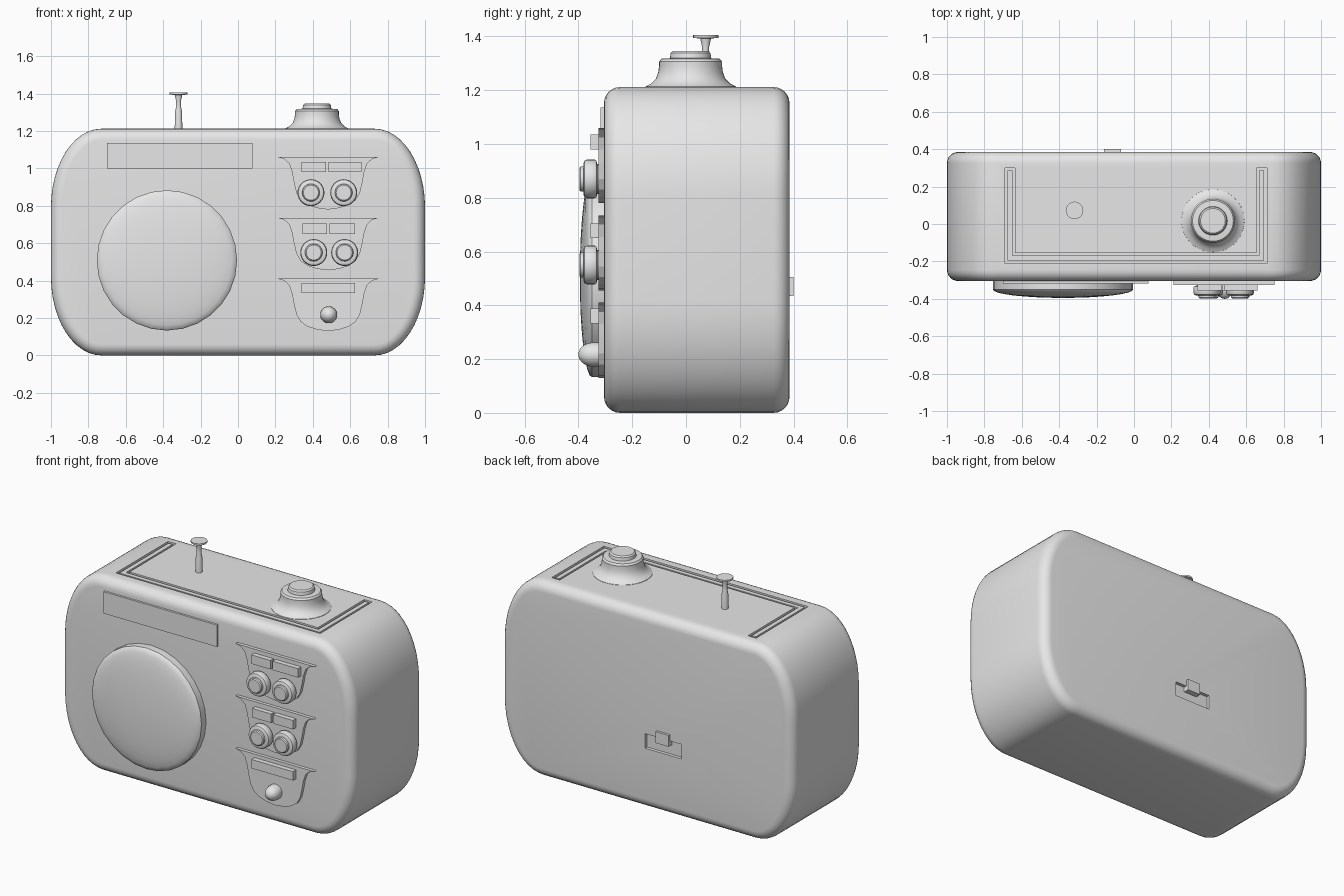
import bpy, bmesh
from math import cos, sin, pi, radians
from mathutils import Matrix, Vector

cube = bpy.data.objects.get("Cube")
if cube:
    bpy.data.objects.remove(cube)

grey = bpy.data.materials.new("light_grey")
grey.use_nodes = True
COLOUR = (0.8, 0.8, 0.8, 1)
grey.diffuse_color = COLOUR
grey.node_tree.nodes["Principled BSDF"].inputs["Base Color"].default_value = COLOUR

UP = Matrix()
FRONT = Matrix.Rotation(radians(90), 4, 'X')  # local (x, z, h) stands upright, h points forward


def finish(name, bm, frame):
    bmesh.ops.transform(bm, matrix=frame, verts=bm.verts)
    bmesh.ops.recalc_face_normals(bm, faces=bm.faces)
    mesh = bpy.data.meshes.new(name)
    bm.to_mesh(mesh)
    bm.free()
    mesh.materials.append(grey)
    obj = bpy.data.objects.new(name, mesh)
    bpy.context.collection.objects.link(obj)
    return obj


def select(obj):
    bpy.ops.object.select_all(action='DESELECT')
    obj.select_set(True)
    bpy.context.view_layer.objects.active = obj


def smooth(obj, angle=35):
    select(obj)
    bpy.ops.object.shade_smooth_by_angle(angle=radians(angle))


def prism(name, outline, low, high, frame=FRONT):
    bm = bmesh.new()
    face = bm.faces.new([bm.verts.new((x, y, low)) for x, y in outline])
    top = bmesh.ops.extrude_face_region(bm, geom=[face])["geom"]
    verts = [v for v in top if isinstance(v, bmesh.types.BMVert)]
    bmesh.ops.translate(bm, verts=verts, vec=(0, 0, high - low))
    return finish(name, bm, frame)


def plate(name, x0, x1, z0, z1, low, high):
    return prism(name, [(x0, z0), (x1, z0), (x1, z1), (x0, z1)], low, high)


def lathe(name, profile, centre, frame=FRONT, sides=32):
    # Revolve (radius, height) pairs around the local upright axis
    bm = bmesh.new()
    rings = [[bm.verts.new((centre[0] + r * cos(2 * pi * i / sides),
                            centre[1] + r * sin(2 * pi * i / sides), h))
              for i in range(sides)] for r, h in profile]
    for a, b in zip(rings, rings[1:]):
        for i in range(sides):
            j = (i + 1) % sides
            bm.faces.new((a[i], a[j], b[j], b[i]))
    bm.faces.new(rings[0])
    bm.faces.new(rings[-1])
    obj = finish(name, bm, frame)
    smooth(obj)
    return obj


def u_shape(x0, x1, y0, y1, w):
    return [(x0, y1), (x0, y0), (x1, y0), (x1, y1),
            (x1 - w, y1), (x1 - w, y0 + w), (x0 + w, y0 + w), (x0 + w, y1)]


# Body: elliptical corners, rounded front and back rims
RX, RZ, TOP, STEPS = 0.27, 0.42, 1.212, 12
outline = []
for quarter, (sx, sz) in enumerate([(1, 1), (-1, 1), (-1, -1), (1, -1)]):
    for i in range(STEPS + 1):
        a = pi / 2 * (quarter + i / STEPS)
        outline.append((sx * (1 - RX) + RX * cos(a),
                        TOP / 2 + sz * (TOP / 2 - RZ) + RZ * sin(a)))
body = prism("body", outline, -0.385, 0.305)
bevel = body.modifiers.new("rim", 'BEVEL')
bevel.width, bevel.segments = 0.06, 6
bevel.limit_method, bevel.angle_limit = 'ANGLE', radians(60)

# Recesses for the carrying handle and the rear socket
cutters = [
    prism("handle_recess_cutter", u_shape(-0.69, 0.71, -0.21, 0.3, 0.055), 1.18, 1.3, UP),
    plate("socket_recess_cutter", -0.24, 0.01, 0.375, 0.465, -0.5, -0.365),
]
for cutter in cutters:
    cutter.hide_render = True
    cut = body.modifiers.new("recess", 'BOOLEAN')
    cut.object, cut.operation, cut.solver = cutter, 'DIFFERENCE', 'EXACT'
select(body)
for modifier in list(body.modifiers):
    bpy.ops.object.modifier_apply(modifier=modifier.name)
for cutter in cutters:
    bpy.data.objects.remove(cutter)
smooth(body, 30)

# Folded handle and rear latch
prism("handle", u_shape(-0.676, 0.696, -0.196, 0.286, 0.027), 1.17, 1.21, UP)
plate("rear_latch", -0.16, -0.07, 0.435, 0.505, -0.4, -0.36)

# Speaker with a shallow dome
dome = [(0.375 * cos(a), 0.35 + 0.045 * sin(a))
        for a in [pi / 2 * i / 8 for i in range(8)]]
lathe("speaker", [(0.375, 0.29)] + dome + [(0.01, 0.395)], (-0.38, 0.508), sides=28)

# Display window
plate("display", -0.7, 0.078, 1.0, 1.135, 0.29, 0.318)

# Three control panels with a flared top and a rounded base
half = [(0.27, 0), (0.235, -0.01), (0.208, -0.035), (0.193, -0.08), (0.184, -0.13),
        (0.17, -0.19), (0.147, -0.23), (0.11, -0.256), (0.06, -0.272), (0, -0.28)]
shield = half + [(-x, z) for x, z in half[-2::-1]]
for i, top in enumerate((1.06, 0.735, 0.41)):
    prism(f"control_panel_{i + 1}", [(0.482 + x, top + z) for x, z in shield], 0.29, 0.325)

# Push buttons
for i, (x0, x1, z) in enumerate([(0.34, 0.47, 0.98), (0.485, 0.66, 0.98),
                                 (0.345, 0.475, 0.65), (0.49, 0.625, 0.65),
                                 (0.34, 0.625, 0.333)]):
    plate(f"push_button_{i + 1}", x0, x1, z, z + 0.055, 0.31, 0.355)

# Rotary knobs
knob = [(0.055, 0.315), (0.055, 0.33), (0.068, 0.333), (0.072, 0.34), (0.072, 0.368),
        (0.068, 0.377), (0.06, 0.381), (0.047, 0.381), (0.046, 0.392), (0.04, 0.397)]
for i, centre in enumerate([(0.39, 0.87), (0.565, 0.87), (0.405, 0.55), (0.57, 0.55)]):
    lathe(f"knob_{i + 1}", knob, centre)

# Rounded switch tip
tip = [(0.045 * cos(a), 0.345 + 0.055 * sin(a)) for a in [pi / 2 * i / 8 for i in range(8)]]
lathe("switch_tip", [(0.045, 0.315)] + tip + [(0.002, 0.4)], (0.485, 0.217), sides=24)

# Flared dial on the top
lathe("top_dial", [(0.17, 1.2), (0.168, 1.214), (0.148, 1.224), (0.129, 1.243), (0.12, 1.268),
                   (0.117, 1.29), (0.117, 1.306), (0.109, 1.317), (0.077, 1.319),
                   (0.074, 1.338), (0.066, 1.346)], (0.422, 0.017), UP, 40)

# Antenna with a flat cap
lathe("antenna", [(0.021, 1.18), (0.019, 1.3), (0.014, 1.325), (0.013, 1.36), (0.02, 1.392),
                  (0.047, 1.395), (0.047, 1.405)], (-0.318, 0.073), UP, 20)
